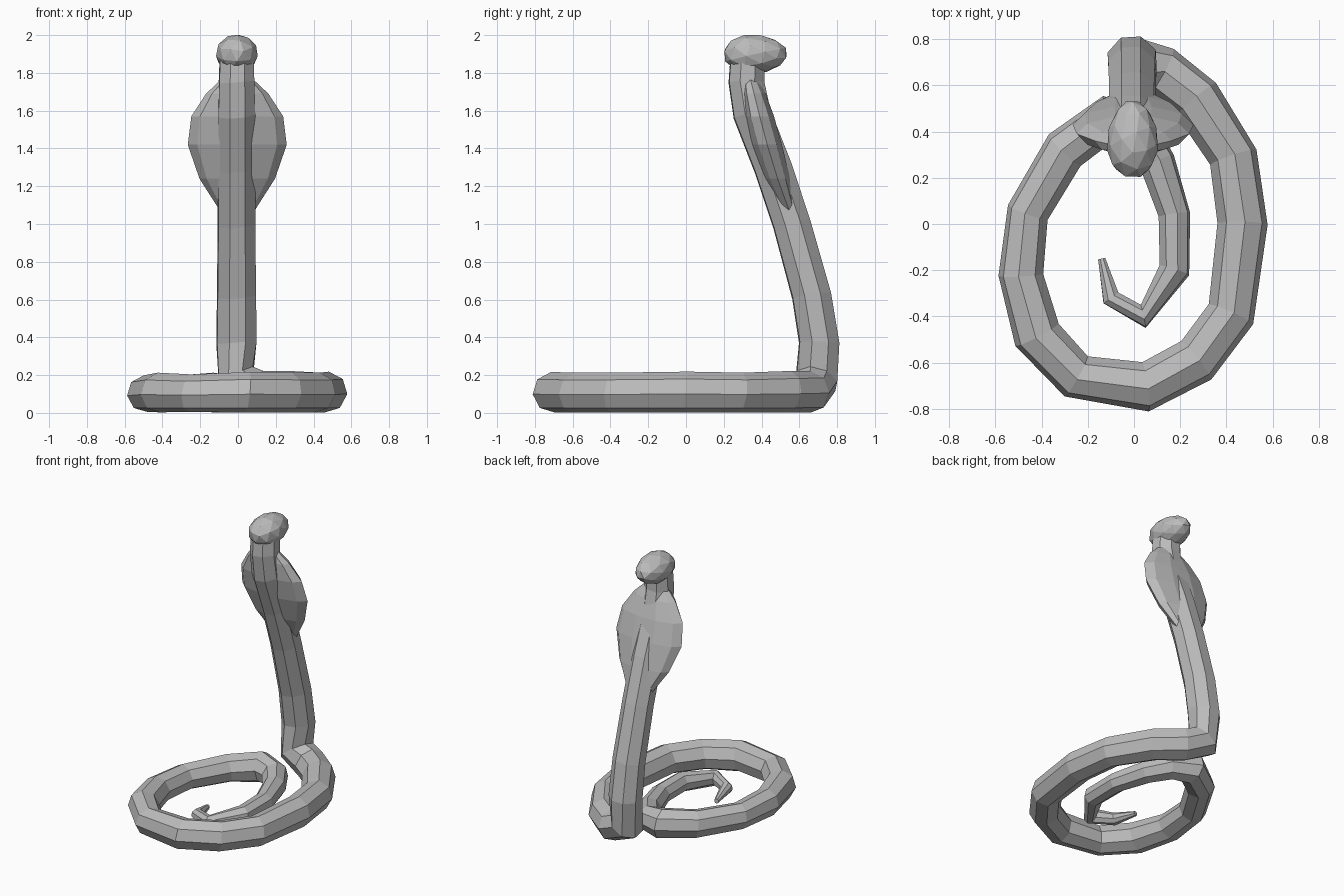
import bpy, bmesh, math
from mathutils import Vector, Matrix

if "Cube" in bpy.data.objects:
    bpy.data.objects.remove(bpy.data.objects["Cube"])

grey = bpy.data.materials.new("stone grey")
grey.use_nodes = True
colour = (0.5, 0.5, 0.5, 1)
grey.diffuse_color = colour
grey.node_tree.nodes["Principled BSDF"].inputs["Base Color"].default_value = colour


def finish(name, bm):
    bmesh.ops.recalc_face_normals(bm, faces=bm.faces)
    mesh = bpy.data.meshes.new(name)
    bm.to_mesh(mesh)
    bm.free()
    mesh.materials.append(grey)
    obj = bpy.data.objects.new(name, mesh)
    bpy.context.collection.objects.link(obj)
    return obj


def skin(name, rings):
    """Join rings of points into a closed flat-shaded skin."""
    bm = bmesh.new()
    loops = [[bm.verts.new(p) for p in ring] for ring in rings]
    n = len(loops[0])
    for a, b in zip(loops, loops[1:]):
        for i in range(n):
            j = (i + 1) % n
            bm.faces.new((a[i], a[j], b[j], b[i]))
    bm.faces.new(loops[0])
    bm.faces.new(loops[-1])
    return finish(name, bm)


def sweep(name, path, sides=8):
    """Round tube along (centre, radius) stations, with an untwisted frame."""
    points = [Vector(p) for p, r in path]
    up, last, rings = Vector((0, 0, 1)), None, []
    for k, (p, r) in enumerate(path):
        here = points[k]
        before, after = points[max(k - 1, 0)], points[min(k + 1, len(points) - 1)]
        d = ((here - before).normalized() + (after - here).normalized()).normalized()
        if last:
            up = last.rotation_difference(d) @ up
        last, side = d, d.cross(up).normalized()
        angles = [math.tau * (i + 0.5) / sides for i in range(sides)]
        rings.append([here + 1.06 * r * (side * math.cos(a) + up * math.sin(a)) for a in angles])
    return skin(name, rings)


# Coil from the tail tip outwards: x, y, radius
coil = [(-.14, -.15, .016), (-.1, -.32, .04), (.04, -.4, .05), (.175, -.2, .065),
        (.175, .04, .066), (.1, .27, .075), (.01, .41, .085), (-.12, .45, .1),
        (-.3, .32, .092), (-.46, .05, .087), (-.49, -.22, .092), (-.42, -.48, .1),
        (-.25, -.66, .095), (.05, -.705, .102), (.27, -.59, .1), (.42, -.39, .1),
        (.47, 0, .103), (.43, .29, .1), (.27, .54, .105), (.12, .66, .105)]
path = [((x, y, .03 + .78 * r), r) for x, y, r in coil]

# Raised neck: y, z, radius
neck = [(.69, .17, .112), (.705, .37, .107), (.665, .62, .104), (.56, 1, .1),
        (.46, 1.3, .1), (.35, 1.58, .1), (.32, 1.75, .095), (.325, 1.88, .09)]
path += [((-.008, y, z), r) for y, z, r in neck]
sweep("body", path)

# Flattened hood: y, z, half width, half depth
hood = [(.55, 1.06, .085, .04), (.485, 1.24, .2, .07), (.43, 1.42, .262, .082),
        (.39, 1.57, .243, .08), (.36, 1.69, .165, .065), (.34, 1.77, .08, .045)]
skin("hood", [[(-.004 + w * math.cos(a), y + d * math.sin(a), z)
               for a in [math.tau * i / 10 for i in range(10)]]
              for y, z, w, d in hood])

# Blunt head, slightly lowered at the snout
bm = bmesh.new()
bmesh.ops.create_icosphere(bm, subdivisions=2, radius=1,
                           matrix=Matrix.Rotation(math.radians(20), 4, "X"))
for v in bm.verts:
    x, y, z = v.co
    v.co = (-.006 + .112 * x * (1 - .12 * y), .368 + .172 * y, 1.9 + .104 * z * (1 - .1 * y))
finish("head", bm)
